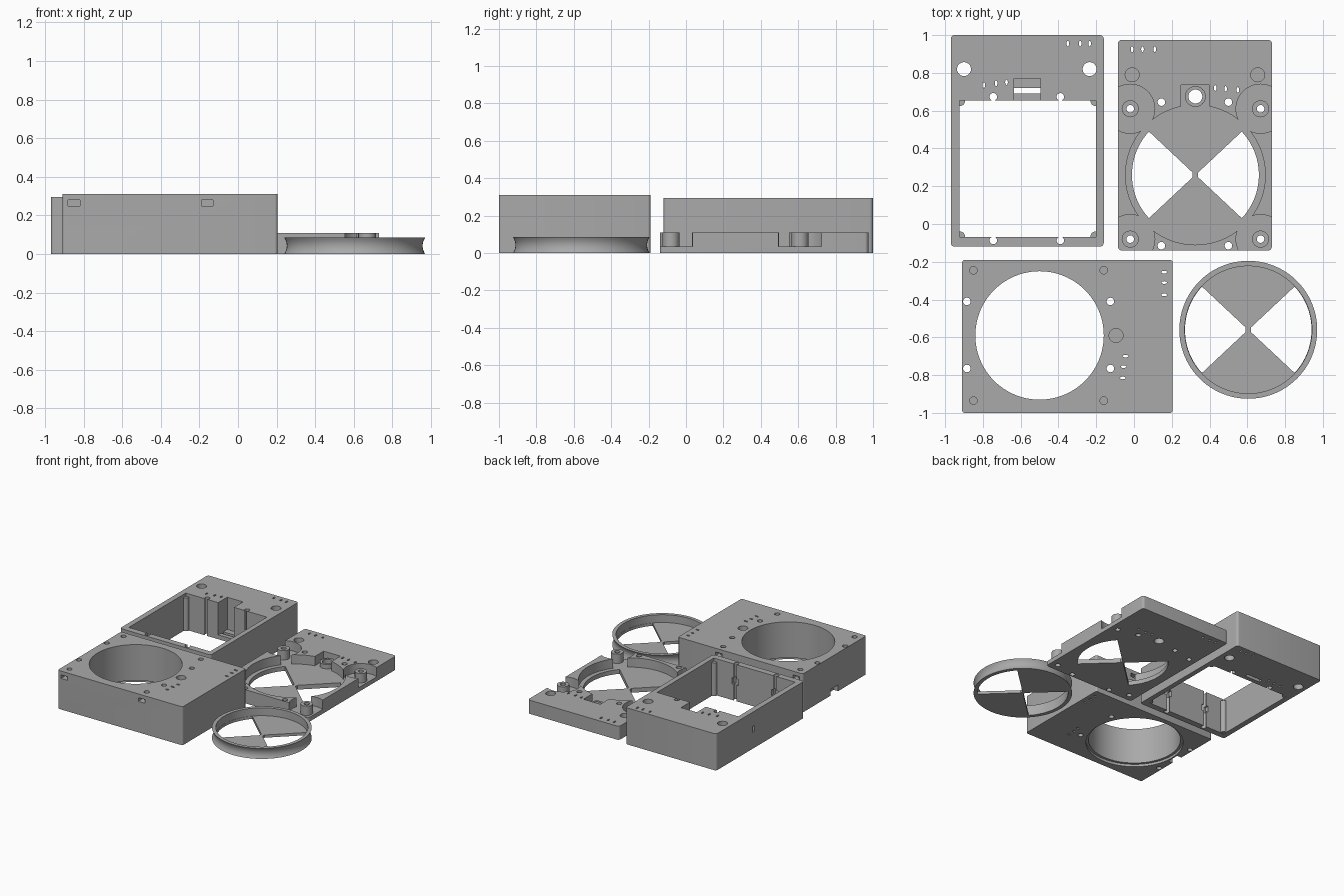
import bpy, bmesh
from math import sin, cos, radians, pi
from mathutils import Matrix

cube = bpy.data.objects.get("Cube")
if cube:
    bpy.data.objects.remove(cube, do_unlink=True)

grey = bpy.data.materials.new("plain grey")
grey.use_nodes = True
COLOUR = (0.4, 0.4, 0.4, 1)
grey.diffuse_color = COLOUR
grey.node_tree.nodes["Principled BSDF"].inputs["Base Color"].default_value = COLOUR


def finish(bm, name):
    bmesh.ops.recalc_face_normals(bm, faces=bm.faces)
    mesh = bpy.data.meshes.new(name)
    bm.to_mesh(mesh)
    bm.free()
    mesh.materials.append(grey)
    ob = bpy.data.objects.new(name, mesh)
    bpy.context.collection.objects.link(ob)
    return ob


def box(name, x0, x1, y0, y1, z0, z1, r=0):
    """Box between limits, with optional rounded upright edges."""
    bm = bmesh.new()
    m = Matrix.Translation(((x0 + x1) / 2, (y0 + y1) / 2, (z0 + z1) / 2))
    bmesh.ops.create_cube(bm, size=1, matrix=m @ Matrix.Diagonal((x1 - x0, y1 - y0, z1 - z0, 1)))
    if r:
        upright = [e for e in bm.edges if abs(e.verts[0].co.z - e.verts[1].co.z) > 0.01]
        bmesh.ops.bevel(bm, geom=upright, offset=r, segments=5, profile=0.5, affect='EDGES')
    return finish(bm, name)


def cyl(name, x, y, r, z0, z1, n=24, ry=None):
    """Upright cylinder; ry makes it oval."""
    bm = bmesh.new()
    m = Matrix.Translation((x, y, (z0 + z1) / 2)) @ Matrix.Diagonal((r, ry or r, z1 - z0, 1))
    bmesh.ops.create_cone(bm, cap_ends=True, segments=n, radius1=1, radius2=1, depth=1, matrix=m)
    return finish(bm, name)


def wedge(x, y, r, side, z0, z1):
    """Pie-slice cutter opening toward +x or -x."""
    bm = bmesh.new()
    pts = [(x + side * 0.014, y + 0.012), (x + side * 0.014, y - 0.012)]
    for i in range(25):
        a = radians(-43 + 86 * i / 24)
        pts.append((x + side * r * cos(a), y + r * sin(a)))
    face = bm.faces.new([bm.verts.new((px, py, z0)) for px, py in pts])
    top = bmesh.ops.extrude_face_region(bm, geom=[face])["geom"]
    bmesh.ops.translate(bm, vec=(0, 0, z1 - z0), verts=[v for v in top if isinstance(v, bmesh.types.BMVert)])
    return finish(bm, "cutter")


def combine(target, other, operation='DIFFERENCE'):
    mod = target.modifiers.new("bool", 'BOOLEAN')
    mod.operation, mod.object, mod.solver = operation, other, 'EXACT'
    bpy.context.view_layer.objects.active = target
    bpy.ops.object.modifier_apply(modifier=mod.name)
    bpy.data.objects.remove(other, do_unlink=True)


def holes(target, spots, r, z0=-1, ry=None):
    for x, y in spots:
        combine(target, cyl("cutter", x, y, r, z0, 1, ry=ry))


def smooth(ob):
    bpy.ops.object.select_all(action='DESELECT')
    ob.select_set(True)
    bpy.context.view_layer.objects.active = ob
    bpy.ops.object.shade_smooth_by_angle(angle=radians(30))


def grid(xs, ys):
    return [(x, y) for x in xs for y in ys]


# Tall housing with a square window
frame = box("square_window_housing", -0.97, -0.16, -0.12, 1.0, 0, 0.295, 0.02)
combine(frame, box("cutter", -0.925, -0.2, -0.07, 0.655, -1, 1))
combine(frame, box("cutter", -0.635, -0.495, 0.6, 0.77, 0.035, 1))
combine(frame, box("cutter", -0.635, -0.495, 0.69, 0.72, -1, 0.2))
for cx, cy in grid((-0.92, -0.205), (-0.065, 0.65)):
    combine(frame, cyl("corner_post", cx, cy, 0.025, 0.002, 0.27), 'UNION')
holes(frame, grid((-0.9, -0.235), (0.82,)), 0.037)
holes(frame, grid((-0.745, -0.39), (-0.087, 0.673)), 0.02)
holes(frame, [(-0.35, 0.955), (-0.285, 0.955), (-0.235, 0.955),
              (-0.795, 0.735), (-0.73, 0.745), (-0.675, 0.75)], 0.007, ry=0.015)
for x in (-0.745, -0.39):
    combine(frame, box("cutter", x - 0.03, x + 0.03, -0.1, -0.06, 0.13, 0.18))
combine(frame, box("cutter", -1, -0.95, 0.51, 0.54, 0.13, 0.18))

# Tall housing with a round bore
bore = box("round_bore_housing", -0.91, 0.205, -1.0, -0.19, 0, 0.31, 0.015)
combine(bore, cyl("cutter", -0.5, -0.59, 0.34, -1, 1, 96))
combine(bore, cyl("cutter", -0.5, -0.59, 0.36, -1, 0.02, 96))
holes(bore, grid((-0.885, -0.125), (-0.41, -0.765)), 0.02)
holes(bore, grid((-0.85, -0.16), (-0.245, -0.935)), 0.02, 0.2)
holes(bore, [(-0.095, -0.59)], 0.037, 0.15)
holes(bore, [(0.16, -0.255), (0.16, -0.31), (0.16, -0.375),
             (-0.045, -0.7), (-0.055, -0.755), (-0.06, -0.815)], 0.015, ry=0.007)
for x in (-0.85, -0.16):
    for y0, y1 in ((-1.1, -0.91), (-0.27, -0.1)):
        combine(bore, box("cutter", x - 0.03, x + 0.03, y0, y1, 0.25, 0.28))
combine(bore, box("cutter", -1, -0.87, -0.64, -0.54, -1, 0.05))

# Low base plate: round recess, corner pockets and screw posts
base = box("base_plate", -0.085, 0.73, -0.14, 0.975, 0, 0.11, 0.02)
corners = grid((-0.02, 0.67), (-0.08, 0.61))
combine(base, cyl("cutter", 0.325, 0.26, 0.37, 0.035, 1, 96))
for cx, cy in corners:
    combine(base, cyl("cutter", cx, cy, 0.13, 0.035, 1, 48))
combine(base, box("cutter", 0.25, 0.4, 0.6, 0.735, 0.035, 1))
for cx, cy in corners:
    combine(base, cyl("post", cx, cy, 0.045, 0.02, 0.11, 32), 'UNION')
combine(base, cyl("boss", 0.325, 0.675, 0.055, 0.02, 0.07, 32), 'UNION')
for side in (-1, 1):
    combine(base, wedge(0.325, 0.26, 0.336, side, -1, 1))
holes(base, corners + grid((0.145, 0.5), (-0.115, 0.645)), 0.02)
holes(base, [(0.325, 0.675)], 0.037)
holes(base, grid((-0.01, 0.655), (0.79,)), 0.037, 0.05)
holes(base, [(-0.01, 0.925), (0.045, 0.925), (0.11, 0.925),
             (0.43, 0.72), (0.485, 0.715), (0.55, 0.71)], 0.007, ry=0.015)

# Shutter ring: lathed rim with a hollow waist, and a sector floor
CX, CY = 0.605, -0.56
bm = bmesh.new()
profile = [(0, 0)] + [(0.352 + 0.013 * (i / 4 - 1) ** 2, 0.085 * i / 8) for i in range(9)]
profile += [(0.337, 0.085), (0.337, 0.022), (0, 0.022)]
verts = [bm.verts.new((CX + r, CY, z)) for r, z in profile]
edges = [bm.edges.new(pair) for pair in zip(verts, verts[1:])]
bmesh.ops.spin(bm, geom=verts + edges, cent=(CX, CY, 0), axis=(0, 0, 1),
               angle=2 * pi, steps=96, use_duplicate=False)
bmesh.ops.remove_doubles(bm, verts=bm.verts, dist=0.0005)
ring = finish(bm, "shutter_ring")
for side in (-1, 1):
    combine(ring, wedge(CX, CY, 0.335, side, -1, 1))

for part in (frame, bore, base, ring):
    smooth(part)
